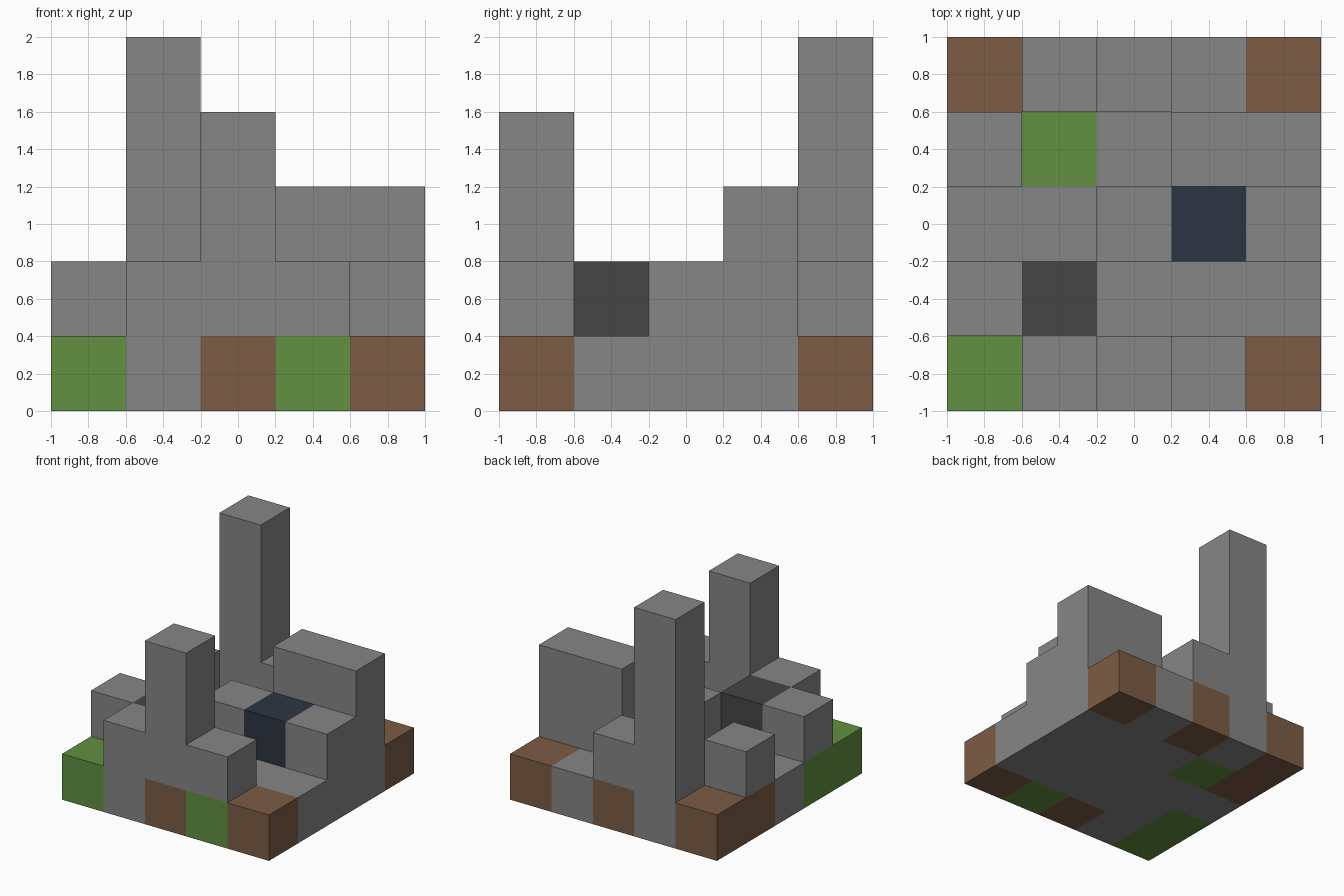
import bpy
import bmesh
from mathutils import Vector

cube = bpy.data.objects.get("Cube")
if cube:
    bpy.data.objects.remove(cube, do_unlink=True)

CELL = 0.4
HALF = 1.0


def material(name, colour):
    mat = bpy.data.materials.new(name)
    mat.use_nodes = True
    mat.diffuse_color = (*colour, 1)
    bsdf = next(n for n in mat.node_tree.nodes if n.type == "BSDF_PRINCIPLED")
    bsdf.inputs["Base Color"].default_value = (*colour, 1)
    return mat


PALETTE = {
    "S": material("stone grey", (0.24, 0.24, 0.24)),
    "G": material("grass green", (0.122, 0.28, 0.051)),
    "B": material("earth brown", (0.205, 0.107, 0.06)),
    "D": material("coal grey", (0.06, 0.06, 0.06)),
    "N": material("ore navy", (0.026, 0.036, 0.054)),
}
KEYS = list(PALETTE)

# Ground layer colours, back row first, each row from -x to +x
GROUND = ["BSBSB",
          "BGSSS",
          "SSSSS",
          "GSSSS",
          "GSBGB"]

# Upper parts: name, colour, column cells (x, y), top level
UPPER = [
    ("front_left_wall", "S", [(1, 0)], 2),
    ("front_tower", "S", [(2, 0)], 4),
    ("front_step", "S", [(3, 0)], 2),
    ("side_block_front", "S", [(0, 1)], 2),
    ("coal_block", "D", [(1, 1)], 2),
    ("middle_block", "S", [(2, 2)], 2),
    ("ore_block", "N", [(3, 2)], 2),
    ("right_step", "S", [(4, 2)], 2),
    ("right_wall", "S", [(3, 3), (4, 3)], 3),
    ("side_block_back", "S", [(0, 3)], 2),
    ("back_tower", "S", [(1, 4)], 5),
    ("back_step", "S", [(2, 4)], 2),
]

parts = {"ground_layer": {(x, 4 - r, 0): c
                          for r, row in enumerate(GROUND)
                          for x, c in enumerate(row)}}
for name, colour, cells, top in UPPER:
    parts[name] = {(x, y, z): colour for x, y in cells for z in range(1, top)}

filled = {cell for cells in parts.values() for cell in cells}


def build(name, cells):
    """Make one part from cubes, keeping only the exposed faces."""
    mesh = bpy.data.meshes.new(name)
    used = [k for k in KEYS if k in cells.values()]
    for key in used:
        mesh.materials.append(PALETTE[key])
    bm = bmesh.new()
    for cell, key in cells.items():
        for axis in range(3):
            for side in (-1, 1):
                near = list(cell)
                near[axis] += side
                if tuple(near) in filled:
                    continue
                normal, u, v = Vector(), Vector(), Vector()
                normal[axis] = side
                u[(axis + 1) % 3] = 1
                v = normal.cross(u)
                centre = Vector(cell) + Vector((0.5, 0.5, 0.5)) + normal / 2
                ring = (-u - v, u - v, u + v, v - u)
                offset = Vector((HALF, HALF, 0))
                verts = [bm.verts.new((centre + r / 2) * CELL - offset) for r in ring]
                bm.faces.new(verts).material_index = used.index(key)
    bmesh.ops.remove_doubles(bm, verts=bm.verts, dist=0.001)
    bm.to_mesh(mesh)
    bm.free()
    bpy.context.collection.objects.link(bpy.data.objects.new(name, mesh))


for part_name, part_cells in parts.items():
    build(part_name, part_cells)
